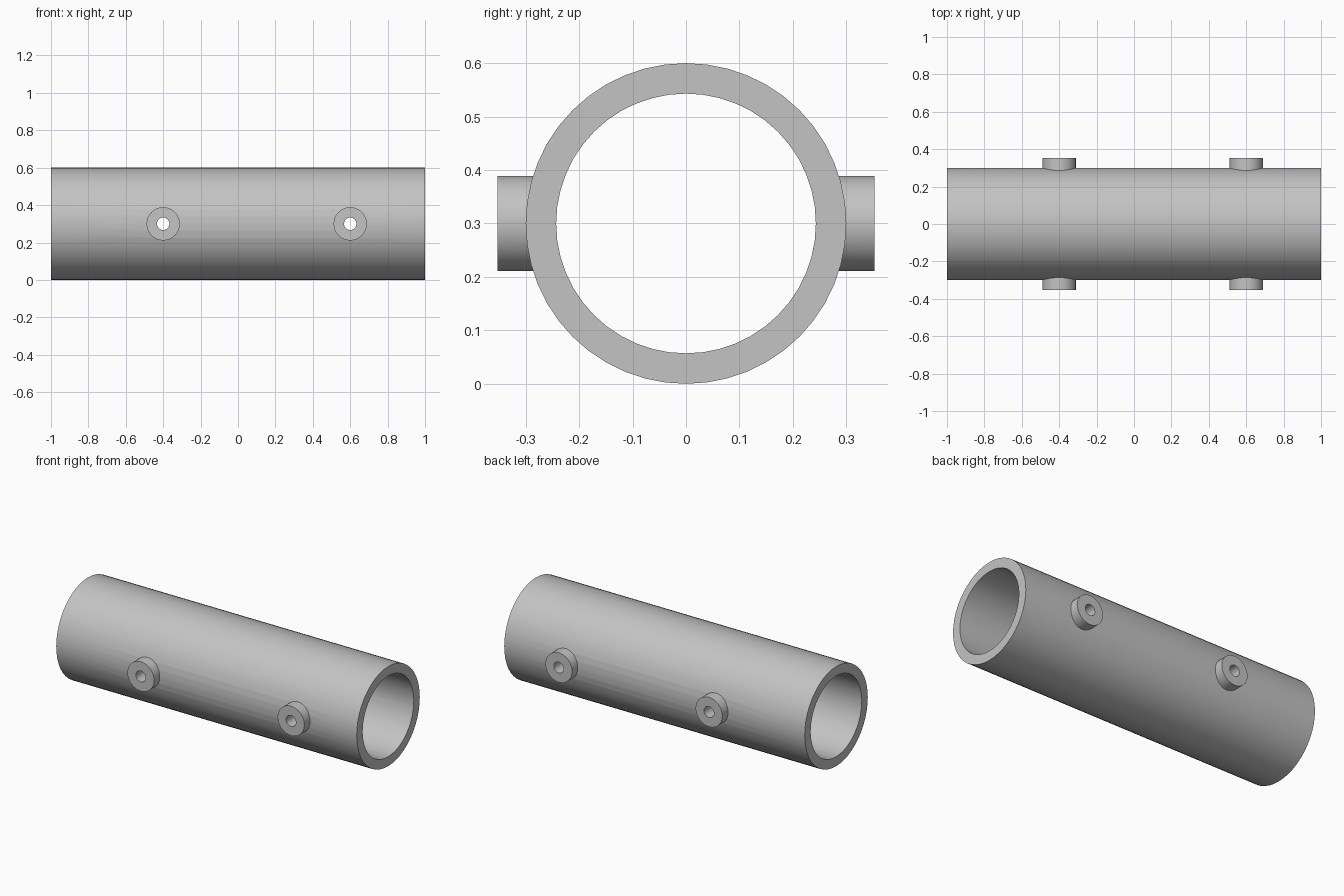
import bpy
import math

cube = bpy.data.objects.get("Cube")
if cube:
    bpy.data.objects.remove(cube, do_unlink=True)

AXIS_Z = 0.3
OUTER, INNER = 0.3, 0.243
BOSS_R, HOLE_R, BOSS_REACH = 0.089, 0.033, 0.353
PORTS = {"right": -0.4, "left": 0.6}

grey = bpy.data.materials.new("plain grey")
grey.use_nodes = True
colour = (0.55, 0.55, 0.55, 1)
grey.diffuse_color = colour
grey.node_tree.nodes["Principled BSDF"].inputs["Base Color"].default_value = colour


def rod(name, radius, length, x, axis, sides):
    """Solid cylinder centred on the pipe axis, along x or y."""
    turn = (0, math.pi / 2, 0) if axis == "x" else (math.pi / 2, 0, 0)
    bpy.ops.mesh.primitive_cylinder_add(
        vertices=sides, radius=radius, depth=length,
        location=(x, 0, AXIS_Z), rotation=turn)
    obj = bpy.context.object
    obj.name = name
    obj.data.materials.append(grey)
    return obj


def combine(target, tool, operation):
    """Apply a boolean and discard the tool."""
    mod = target.modifiers.new(operation.lower(), "BOOLEAN")
    mod.operation = operation
    mod.solver = "EXACT"
    mod.object = tool
    bpy.context.view_layer.objects.active = target
    bpy.ops.object.modifier_apply(modifier=mod.name)
    bpy.data.objects.remove(tool, do_unlink=True)


# Pipe body with a round boss on both sides at each port
pipe = rod("pipe", OUTER, 2, 0, "x", 48)
for side, x in PORTS.items():
    combine(pipe, rod(side + "_boss", BOSS_R, 2 * BOSS_REACH, x, "y", 32), "UNION")

# Main bore, then the small cross holes
combine(pipe, rod("bore", INNER, 2.2, 0, "x", 48), "DIFFERENCE")
for side, x in PORTS.items():
    combine(pipe, rod(side + "_hole", HOLE_R, 1, x, "y", 32), "DIFFERENCE")

# Smooth round walls, crisp rims
bpy.ops.object.select_all(action="DESELECT")
pipe.select_set(True)
bpy.context.view_layer.objects.active = pipe
bpy.ops.object.shade_smooth_by_angle(angle=math.radians(30))
